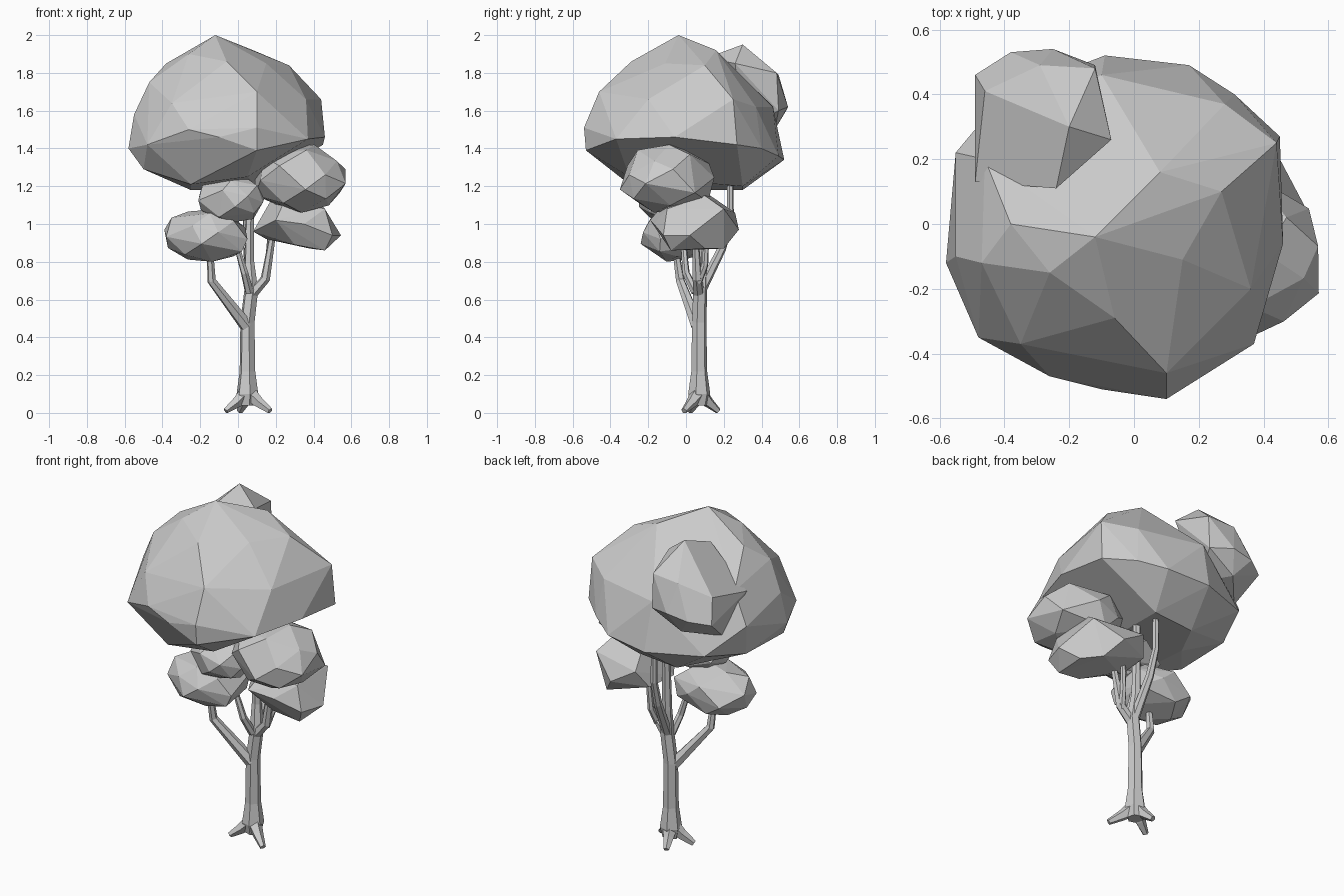
import bpy, bmesh, math, random
from mathutils import Vector


def finish(name, bm):
    bmesh.ops.recalc_face_normals(bm, faces=bm.faces)
    me = bpy.data.meshes.new(name)
    bm.to_mesh(me)
    bm.free()
    ob = bpy.data.objects.new(name, me)
    bpy.context.collection.objects.link(ob)
    return ob


def hull(name, pts):
    bm = bmesh.new()
    for p in pts:
        bm.verts.new(p)
    bmesh.ops.convex_hull(bm, input=bm.verts)
    loose = [v for v in bm.verts if not v.link_faces]
    bmesh.ops.delete(bm, geom=loose, context='VERTS')
    bmesh.ops.dissolve_limit(bm, angle_limit=math.radians(4), verts=bm.verts, edges=bm.edges)
    return finish(name, bm)


def clump(name, lo, hi, seed, n=24):
    # faceted leaf clump: jittered sphere points stretched to a bounding box
    rnd = random.Random(seed)
    pts = []
    for i in range(n):
        z = 1 - 2 * (i + 0.5) / n
        a = i * 2.39996 + rnd.uniform(-0.25, 0.25)
        r = math.sqrt(1 - z * z)
        pts.append(Vector((r * math.cos(a), r * math.sin(a), z)) * rnd.uniform(0.94, 1.06))
    for k in range(3):
        a, b = min(p[k] for p in pts), max(p[k] for p in pts)
        for p in pts:
            p[k] = lo[k] + (p[k] - a) / (b - a) * (hi[k] - lo[k])
    return hull(name, pts)


def limb(name, path, sides=6):
    # tapered tube through (x, y, z, radius) stations
    bm = bmesh.new()
    c = [Vector(p[:3]) for p in path]
    rings = []
    for i, p in enumerate(path):
        t = (c[min(i + 1, len(c) - 1)] - c[max(i - 1, 0)]).normalized()
        u = t.cross(Vector((0.3, 1, 0.05))).normalized()
        w = t.cross(u)
        ring = []
        for k in range(sides):
            a = 2 * math.pi * k / sides
            q = c[i] + (u * math.cos(a) + w * math.sin(a)) * p[3]
            q.z = max(q.z, 0)
            ring.append(bm.verts.new(q))
        rings.append(ring)
    for r0, r1 in zip(rings, rings[1:]):
        for k in range(sides):
            j = (k + 1) % sides
            bm.faces.new((r0[k], r0[j], r1[j], r1[k]))
    bm.faces.new(rings[0])
    bm.faces.new(rings[-1])
    return finish(name, bm)


# main canopy
hull("main_canopy", [
    # crown
    (-.12, -.04, 2.0), (.08, .16, 1.92), (.15, -.11, 1.85), (-.06, -.29, 1.86),
    (-.26, -.15, 1.9), (-.38, .0, 1.85), (.27, .1, 1.84),
    # shoulder
    (-.47, -.12, 1.75), (-.35, -.37, 1.64), (.1, -.46, 1.7), (.36, -.2, 1.66),
    (.44, .25, 1.66), (.28, .37, 1.62), (-.1, .46, 1.62), (-.46, .2, 1.68),
    # widest band
    (-.55, -.1, 1.58), (-.58, -.12, 1.4), (-.55, .22, 1.5), (-.48, -.35, 1.42),
    (-.26, -.47, 1.5), (-.1, -.51, 1.46), (.1, -.54, 1.51), (.37, -.37, 1.45),
    (.46, -.06, 1.46), (.45, .27, 1.42), (.31, .4, 1.4), (.17, .49, 1.36),
    (-.09, .52, 1.34), (-.4, .4, 1.35),
    # underside
    (-.5, -.2, 1.29), (-.25, -.3, 1.21), (.1, -.53, 1.39), (.05, -.3, 1.25),
    (-.25, .1, 1.18), (-.15, .3, 1.18), (.1, .3, 1.2), (-.5, .15, 1.3)])

# clump leaning out of the canopy at the back left
hull("back_clump", [
    (-.2, .3, 1.95), (-.24, .11, 1.88), (-.07, .26, 1.85), (-.12, .48, 1.8),
    (-.29, .49, 1.79), (-.46, .41, 1.72), (-.49, .13, 1.66), (-.25, .54, 1.62),
    (-.38, .53, 1.6), (-.49, .46, 1.58), (-.12, .49, 1.6), (-.3, .47, 1.5),
    (-.45, .3, 1.45), (-.2, .3, 1.5)])

# lower right clump with an outward tip
hull("lower_right_clump", [
    (.545, .02, .94), (.46, -.1, 1.08), (.45, .2, 1.08), (.4, .1, 1.15), (.2, .1, 1.17),
    (.25, -.1, 1.13), (.5, -.12, .94), (.35, -.17, 1.0), (.2, -.19, 1.02), (.08, 0, .96),
    (.1, .2, .96), (.15, .26, 1.06), (.3, .28, .97), (.38, .2, .87), (.3, -.1, .89),
    (.46, -.08, .86), (.46, .1, .87), (.15, .05, .92)])

# smaller leaf clumps
clump("upper_right_clump", (.09, -.35, 1.06), (.57, .15, 1.42), 5)
clump("lower_left_clump", (-.39, -.24, .8), (.05, .13, 1.08), 11)
clump("middle_clump", (-.21, -.25, 1.01), (.15, .06, 1.26), 14)

# trunk and roots
limb("trunk", [(.05, .07, .04, .045), (.05, .07, .1, .06), (.05, .07, .22, .043),
               (.05, .07, .48, .039), (.07, .075, .65, .038), (.06, .09, .8, .027),
               (.065, .1, 1.35, .02)])
for i, (dx, dy) in enumerate([(-.115, -.05), (.12, -.08), (-.04, .1)]):
    limb("root_%d" % (i + 1), [(.05 + dx * f, .07 + dy * f, z, s) for f, z, s in
                               ((.1, .1, .042), (.5, .055, .03), (1, .01, .017))], 5)

# branches
limb("left_branch", [(.045, .06, .46, .036), (-.14, -.03, .7, .024), (-.15, -.06, .9, .016)])
limb("right_branch", [(.065, .07, .62, .03), (.145, .06, .71, .026), (.18, .05, .92, .018)])
limb("inner_right_branch", [(.14, .065, .69, .02), (.16, .1, .78, .018), (.17, .11, .95, .014)])
limb("middle_branch", [(.06, .05, .64, .024), (.035, .0, .74, .02), (.0, -.01, .86, .016),
                       (-.01, -.06, 1.06, .014)])
limb("back_branch", [(.065, .085, .66, .028), (.05, .19, .87, .023), (.045, .235, 1.02, .019),
                     (.045, .235, 1.3, .016)])
